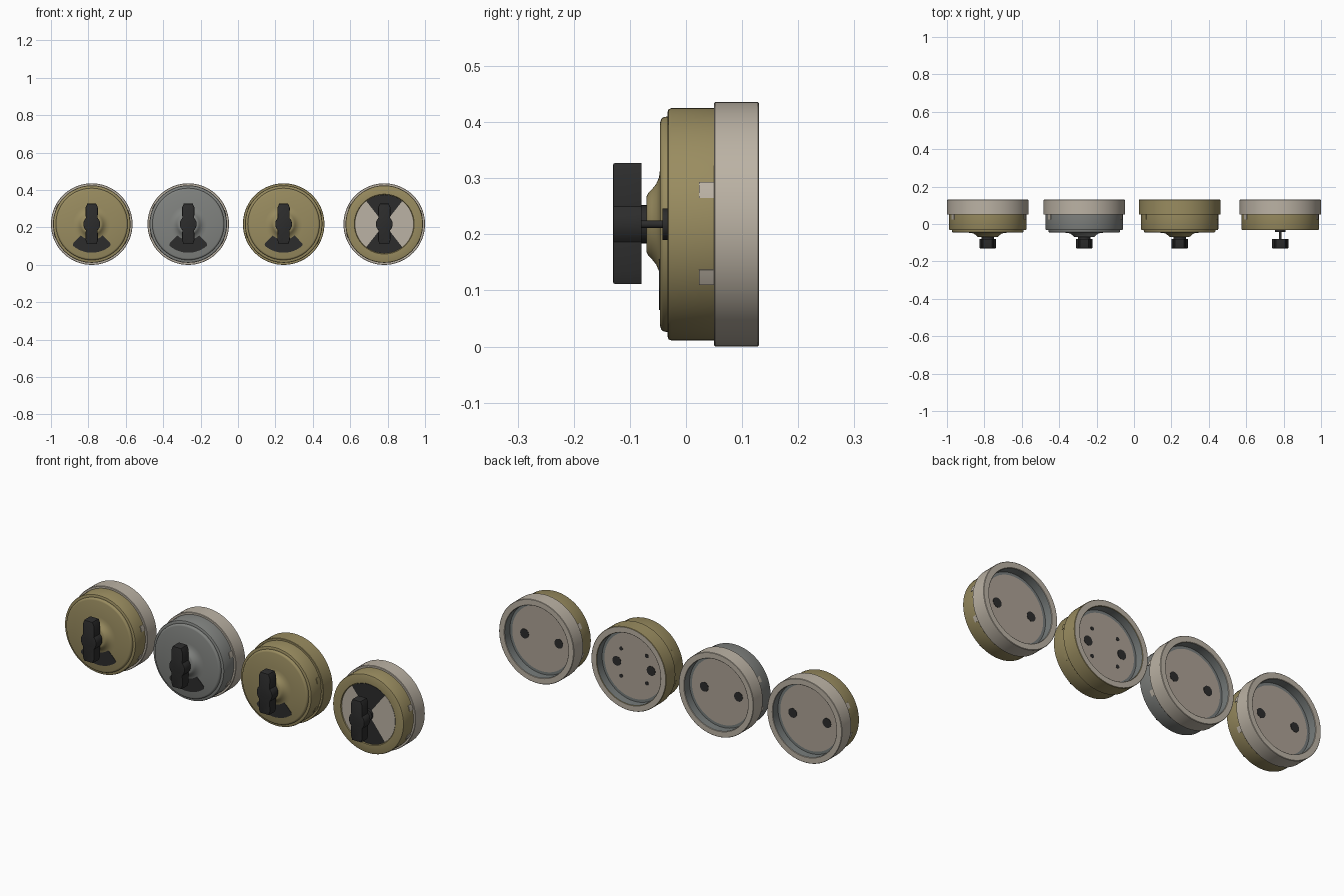
import bpy, bmesh, math

cube = bpy.data.objects.get("Cube")
if cube:
    bpy.data.objects.remove(cube, do_unlink=True)


def material(name, rgb):
    m = bpy.data.materials.new(name)
    m.use_nodes = True
    color = [(c / 255) ** 2.2 for c in rgb] + [1]
    m.diffuse_color = color
    m.node_tree.nodes["Principled BSDF"].inputs["Base Color"].default_value = color
    return m


OLIVE = material("olive", (152, 139, 96))
GREY = material("grey", (128, 130, 127))
CREAM = material("cream", (186, 177, 163))
DARK = material("charcoal", (48, 48, 48))
STEEL = material("inner grey", (118, 123, 122))
PLATE = material("warm plate", (172, 161, 148))
MID_Z = 0.218


def finish(bm, name, x, mats):
    bmesh.ops.recalc_face_normals(bm, faces=bm.faces)
    mesh = bpy.data.meshes.new(name)
    bm.to_mesh(mesh)
    bm.free()
    for m in mats:
        mesh.materials.append(m)
    mesh.shade_smooth()
    mesh.set_sharp_from_angle(angle=math.radians(35))
    ob = bpy.data.objects.new(name, mesh)
    ob.location = (x, 0, MID_Z)
    bpy.context.collection.objects.link(ob)
    return ob


def lathe(name, x, profile, mats, rule=None, closed=False, n=72):
    """Turn (radius, y) points about the y axis; rule picks a material per band."""
    bm = bmesh.new()
    rings = []
    for r, y in profile:
        if r == 0:
            rings.append([bm.verts.new((0, y, 0))] * n)
        else:
            rings.append([bm.verts.new((r * math.sin(math.tau * i / n), y,
                                        r * math.cos(math.tau * i / n))) for i in range(n)])
    pairs = list(zip(rings, rings[1:]))
    if closed:
        pairs.append((rings[-1], rings[0]))
    for band, (a, b) in enumerate(pairs):
        for i in range(n):
            j = (i + 1) % n
            corners = list(dict.fromkeys((a[i], a[j], b[j], b[i])))
            face = bm.faces.new(corners)
            face.material_index = rule(band) if rule else 0
    return finish(bm, name, x, mats)


def prism(name, x, outline, y0, y1, mat, corner=0, edge=0):
    """Extrude an (x, z) outline from y0 to y1, with optional rounding."""
    bm = bmesh.new()
    face = bm.faces.new([bm.verts.new((px, y0, pz)) for px, pz in outline])
    out = bmesh.ops.extrude_face_region(bm, geom=[face])
    for v in out["geom"]:
        if isinstance(v, bmesh.types.BMVert):
            v.co.y = y1
    bmesh.ops.recalc_face_normals(bm, faces=bm.faces)
    if corner:
        sharp = [e for e in bm.edges if abs(e.verts[0].co.y - e.verts[1].co.y) > 1e-5
                 and e.calc_face_angle(0) > 0.6]
        bmesh.ops.bevel(bm, geom=sharp, offset=corner, segments=4, profile=0.5, affect='EDGES')
    if edge:
        rim = [e for e in bm.edges if all(abs(v.co.y - y0) < 1e-5 for v in e.verts)]
        bmesh.ops.bevel(bm, geom=rim, offset=edge, segments=2, profile=0.5, affect='EDGES')
    return finish(bm, name, x, [mat])


def sector(r0, r1, middle, half, steps=16):
    """Outline of a ring sector, angles in degrees from +x."""
    angles = [math.radians(middle - half + 2 * half * i / steps) for i in range(steps + 1)]
    outer = [(r1 * math.cos(a), r1 * math.sin(a)) for a in angles]
    inner = [(r0 * math.cos(a), r0 * math.sin(a)) for a in reversed(angles)]
    return outer + inner


def knob_outline():
    # bar with a round lobe in the middle
    lobe = [(0.045 * math.cos(t), 0.045 * math.sin(t))
            for t in (math.radians(-45 + 10 * i) for i in range(10))]
    right = [(0.026, -0.106), (0.033, -0.085)] + lobe + [(0.033, 0.088), (0.024, 0.109)]
    return right + [(-px, pz) for px, pz in reversed(right)]


# Cover profiles, from the back edge to the front centre
SHELL = [(0.207, 0.055), (0.207, -0.026), (0.205, -0.031), (0.200, -0.033)]
DOMED = SHELL + [(0.192, -0.033), (0.191, -0.040), (0.188, -0.044), (0.182, -0.046),
                 (0.100, -0.046), (0.084, -0.048), (0.072, -0.053), (0.062, -0.061),
                 (0.056, -0.067), (0.050, -0.070), (0, -0.070)]
FLAT = SHELL + [(0.160, -0.033), (0.157, -0.028), (0, -0.028)]
# Base ring, outside first, then the hollow back
RING = [(0.203, 0.050), (0.216, 0.050), (0.218, 0.052), (0.218, 0.128), (0.216, 0.130),
        (0.188, 0.130), (0.186, 0.128), (0.186, 0.085), (0.172, 0.085), (0, 0.085)]


def base_band(band):
    return 0 if band < 6 else 1 if band < 8 else 2


def build_switch(label, x, cover, ring, domed=True):
    lathe(label + "_base", x, RING, [ring, STEEL, PLATE, CREAM],
          lambda b: 3 if b == 4 else base_band(b))
    lathe(label + "_cover", x, DOMED if domed else FLAT, [cover])

    # Locking tabs on both sides
    for i, angle in enumerate((17, -27, 153, 197)):
        prism(f"{label}_tab_{i}", x, sector(0.195, 0.2095, angle, 4, 4), 0.023, 0.053, ring)

    # Cable holes in the back plate
    holes = [(-0.1, 0, 0.025), (0.1, 0, 0.025)]
    if label == "third":
        holes += [(sx * 0.075, sz * 0.072, 0.010) for sx in (-1, 1) for sz in (-1, 1)]
    for i, (hx, hz, r) in enumerate(holes):
        circle = [(hx + r * math.cos(math.tau * k / 20), hz + r * math.sin(math.tau * k / 20))
                  for k in range(20)]
        prism(f"{label}_hole_{i}", x, circle, 0.084, 0.0865, DARK)

    # Dial markings and spindle
    if domed:
        prism(label + "_window", x, sector(0.068, 0.153, -90, 44), -0.048, -0.044, DARK, 0.012)
        lathe(label + "_neck", x, [(0.034, -0.066), (0.034, -0.080), (0, -0.080)], [DARK], n=32)
    else:
        for i, angle in enumerate((0, 90, 180, 270)):
            upright = angle % 180 == 90
            prism(f"{label}_dial_{i}", x, sector(0.006, 0.156, angle, 38 if upright else 52),
                  -0.030, -0.027, DARK if upright else CREAM)
        lathe(label + "_collar", x, [(0.028, -0.026), (0.028, -0.042), (0, -0.042)], [DARK], n=32)
        lathe(label + "_spindle", x, [(0.007, -0.040), (0.007, -0.082)], [DARK], n=16)
    prism(label + "_knob", x, knob_outline(), -0.130, -0.079, DARK, edge=0.003)


build_switch("first", -0.782, OLIVE, CREAM)
build_switch("second", -0.266, GREY, CREAM)
build_switch("third", 0.244, OLIVE, OLIVE)
build_switch("fourth", 0.782, OLIVE, CREAM, domed=False)
